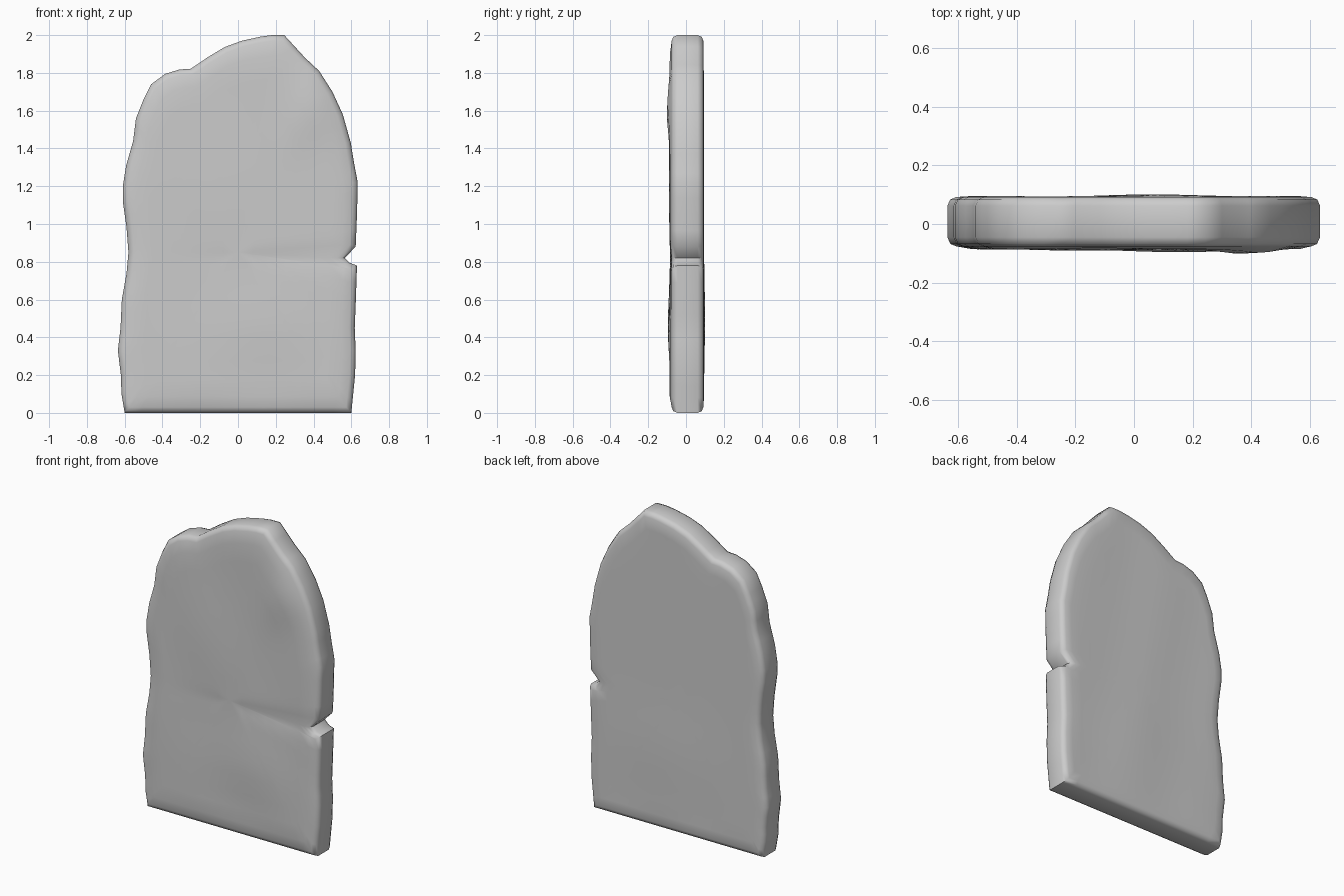
import bpy, bmesh, math
from mathutils import Vector

if "Cube" in bpy.data.objects:
    bpy.data.objects.remove(bpy.data.objects["Cube"])

# Weathered slab silhouette (x, z), from bottom left, up and over
OUTLINE = [(-.60, 0), (-.617, .1), (-.62, .2), (-.636, .33), (-.622, .45), (-.615, .6),
           (-.59, .74), (-.58, .85), (-.59, .98), (-.61, 1.12), (-.61, 1.2), (-.592, 1.31),
           (-.555, 1.44), (-.54, 1.56), (-.50, 1.66), (-.46, 1.74), (-.385, 1.795),
           (-.31, 1.818), (-.25, 1.822), (-.16, 1.883), (-.07, 1.937), (.02, 1.97),
           (.12, 1.992), (.18, 2), (.245, 2), (.355, 1.88), (.43, 1.81), (.50, 1.70),
           (.555, 1.58), (.597, 1.43), (.615, 1.32), (.634, 1.22), (.63, 1.05),
           (.623, .88), (.565, .82), (.59, .795), (.63, .78), (.624, .6), (.618, .45),
           (.623, .33), (.62, .2), (.608, .08), (.60, 0)]


def densify(pts, step=0.1):
    out = []
    for a, b in zip(pts, pts[1:] + pts[:1]):
        a, b = Vector(a), Vector(b)
        n = max(1, math.ceil((b - a).length / step))
        out += [a.lerp(b, i / n) for i in range(n)]
    return out


def inset(pts, d):
    """Move the clockwise outline inwards by d."""
    out = []
    for i, p in enumerate(pts):
        t0 = (p - pts[i - 1]).normalized()
        t1 = (pts[(i + 1) % len(pts)] - p).normalized()
        n0, n1 = Vector((t0.y, -t0.x)), Vector((t1.y, -t1.x))
        out.append(p + (n0 + n1) * d / max(0.6, 1 + n0.dot(n1)))
    return out


def bump(p, x, z, rx, rz):
    return math.exp(-((p.x - x) / rx) ** 2 - ((p.y - z) / rz) ** 2)


def front_y(p):
    y = -.084 - .016 * bump(p, .38, 1.6, .12, .15) - .012 * bump(p, .1, .45, .3, .18)
    y += -.005 * bump(p, -.2, 1.2, .3, .3) + .009 * bump(p, .45, .82 , .5, .05)
    return y + .002 * math.sin(9 * p.x + 5 * p.y)


def back_y(p):
    return .093 + .006 * bump(p, .1, .5, .4, .25) + .002 * math.sin(11 * p.x + 2 * p.y)


# Slab: rounded rim rings plus gently uneven front and back faces
outer = densify(OUTLINE)
centre = Vector((0, .85))
inner = inset(outer, .03)
SCALES = [.93, .82, .7, .56, .42, .28, .14]


def face_rings(height):
    return [[(q.x, height(q), q.y) for q in (centre.lerp(p, s) for p in inner)]
            for s in SCALES]


rim = [(.03, -.076), (.010, -.068), (0, -.045), (0, .062), (.009, .083), (.03, .092)]
rings = face_rings(front_y)[::-1]
rings += [[(p.x, y, p.y) for p in inset(outer, d)] for d, y in rim]
rings += face_rings(back_y)

bm = bmesh.new()
vr = [[bm.verts.new(c) for c in r] for r in rings]
n = len(outer)
for a, b in zip(vr, vr[1:]):
    for i in range(n):
        j = (i + 1) % n
        bm.faces.new((a[i], a[j], b[j], b[i]))
for ring, height in ((vr[0], front_y), (vr[-1], back_y)):
    hub = bm.verts.new((centre.x, height(centre), centre.y))
    for i in range(n):
        bm.faces.new((ring[i], ring[(i + 1) % n], hub))
bmesh.ops.recalc_face_normals(bm, faces=bm.faces)

mesh = bpy.data.meshes.new("stone_slab")
bm.to_mesh(mesh)
bm.free()
slab = bpy.data.objects.new("stone_slab", mesh)
bpy.context.collection.objects.link(slab)
bpy.context.view_layer.objects.active = slab
slab.select_set(True)
bpy.ops.object.shade_smooth_by_angle(angle=math.radians(50))
